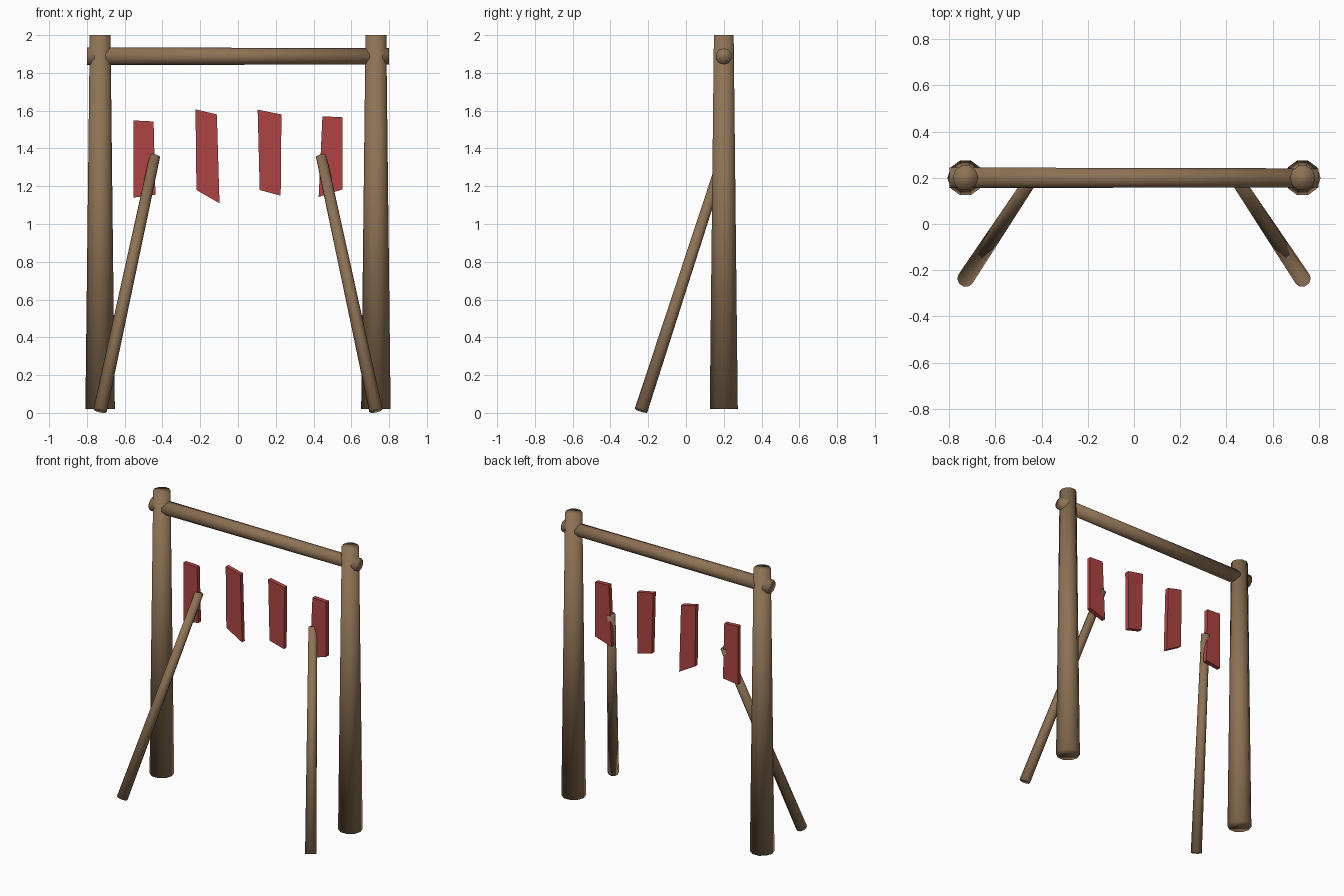
import bpy, bmesh, math
from mathutils import Vector, Matrix

if "Cube" in bpy.data.objects:
    bpy.data.objects.remove(bpy.data.objects["Cube"])


def material(name, color):
    m = bpy.data.materials.new(name)
    m.diffuse_color = (*color, 1)
    m.use_nodes = True
    m.node_tree.nodes["Principled BSDF"].inputs["Base Color"].default_value = m.diffuse_color
    return m


wood = material("wood", (0.27, 0.17, 0.09))
cloth = material("red_cloth", (0.42, 0.06, 0.055))


def finish(name, bm, mat, smooth):
    bmesh.ops.recalc_face_normals(bm, faces=bm.faces)
    for f in bm.faces:
        f.smooth = smooth
    me = bpy.data.meshes.new(name)
    bm.to_mesh(me)
    bm.free()
    me.materials.append(mat)
    ob = bpy.data.objects.new(name, me)
    bpy.context.collection.objects.link(ob)
    return ob


def log(name, start, end, r1, r2, sides=10):
    """Tapered pole between two points, smooth over the ends."""
    start, end = Vector(start), Vector(end)
    d = end - start
    rot = Vector((0, 0, 1)).rotation_difference(d).to_matrix().to_4x4()
    bm = bmesh.new()
    bmesh.ops.create_cone(bm, cap_ends=True, segments=sides, radius1=r1, radius2=r2,
                          depth=d.length,
                          matrix=Matrix.Translation((start + end) / 2) @ rot
                          @ Matrix.Rotation(math.pi / 2, 4, 'Z'))
    return finish(name, bm, wood, True)


def flag(name, corners, y=0.2, thick=0.03):
    """Crooked four-cornered cloth strip with thickness."""
    bm = bmesh.new()
    face = bm.faces.new([bm.verts.new((x, y - thick / 2, z)) for x, z in corners])
    ext = bmesh.ops.extrude_face_region(bm, geom=[face], use_keep_orig=True)
    bmesh.ops.translate(bm, vec=(0, thick, 0),
                        verts=[g for g in ext["geom"] if isinstance(g, bmesh.types.BMVert)])
    return finish(name, bm, cloth, False)


# Posts and leaning braces, mirrored left and right
for side, s in (("left", -1), ("right", 1)):
    log(side + "_post", (s * 0.73, 0.2, 0.02), (s * 0.73, 0.2, 2.0), 0.078, 0.055)
    log(side + "_brace", (s * 0.73, -0.238, 0.013), (s * 0.44, 0.2, 1.36), 0.036, 0.028)

# Top beam
log("cross_beam", (-0.8, 0.2, 1.888), (0.8, 0.2, 1.888), 0.047, 0.043)

# Hanging cloth strips
strips = [
    [(-0.553, 1.548), (-0.447, 1.543), (-0.437, 1.155), (-0.553, 1.14)],
    [(-0.225, 1.607), (-0.112, 1.58), (-0.098, 1.11), (-0.22, 1.18)],
    [(0.104, 1.605), (0.23, 1.58), (0.226, 1.15), (0.115, 1.18)],
    [(0.447, 1.57), (0.553, 1.565), (0.553, 1.183), (0.427, 1.143)],
]
for i, c in enumerate(strips):
    flag(f"cloth_strip_{i + 1}", c)
